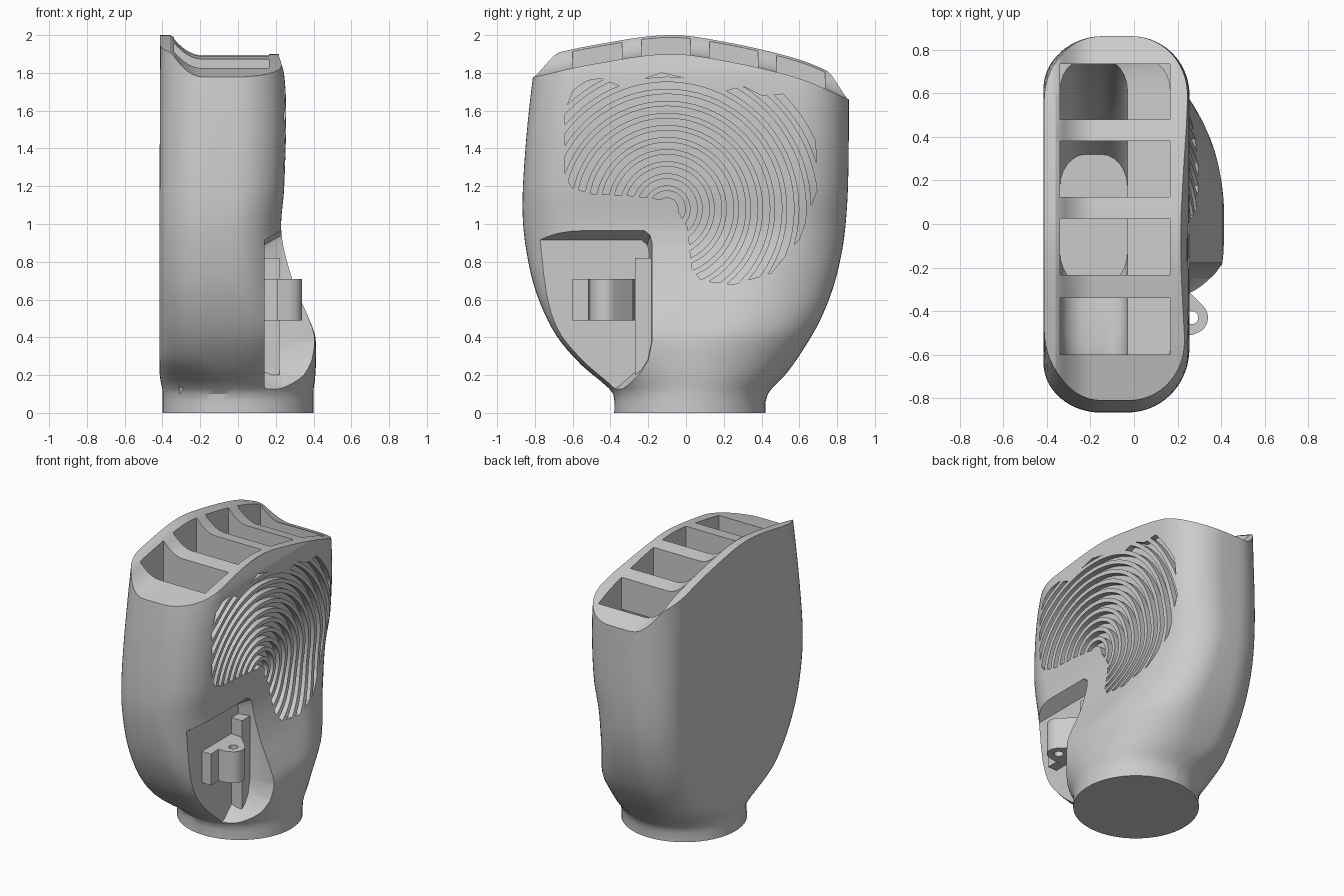
import bpy, bmesh, math
from mathutils import Matrix, Vector

cube = bpy.data.objects.get("Cube")
if cube:
    bpy.data.objects.remove(cube)

grey = bpy.data.materials.new("plain grey")
grey.use_nodes = True
grey.diffuse_color = (0.6, 0.6, 0.6, 1)
grey.node_tree.nodes["Principled BSDF"].inputs["Base Color"].default_value = grey.diffuse_color


def curve(keys, t):
    """Smooth curve through (position, value) keys."""
    t = min(max(t, keys[0][0]), keys[-1][0])
    i = next(i for i in range(len(keys) - 1) if t <= keys[i + 1][0])

    def slope(j):
        a, b = keys[max(j - 1, 0)], keys[min(j + 1, len(keys) - 1)]
        return (b[1] - a[1]) / (b[0] - a[0])
    (ta, va), (tb, vb) = keys[i], keys[i + 1]
    h, u = tb - ta, (t - ta) / (tb - ta)
    return (va * (1 + 2 * u) * (1 - u) ** 2 + vb * u * u * (3 - 2 * u)
            + h * u * (1 - u) * (slope(i) * (1 - u) - slope(i + 1) * u))


def finish(name, bm):
    bmesh.ops.recalc_face_normals(bm, faces=bm.faces)
    mesh = bpy.data.meshes.new(name)
    bm.to_mesh(mesh)
    bm.free()
    mesh.materials.append(grey)
    obj = bpy.data.objects.new(name, mesh)
    bpy.context.collection.objects.link(obj)
    return obj


def loft(name, rings):
    bm = bmesh.new()
    rows = [[bm.verts.new(p) for p in ring] for ring in rings]
    n = len(rows[0])
    for a, b in zip(rows, rows[1:]):
        for i in range(n):
            bm.faces.new((a[i], a[(i + 1) % n], b[(i + 1) % n], b[i]))
    bm.faces.new(rows[0])
    bm.faces.new(rows[-1])
    return finish(name, bm)


def side_prism(name, outline, x0, x1):
    return loft(name, [[(x, y, z) for y, z in outline] for x in (x0, x1)])


def box(name, lo, hi):
    return side_prism(name, [(lo[1], lo[2]), (hi[1], lo[2]), (hi[1], hi[2]), (lo[1], hi[2])], lo[0], hi[0])


def boolean(target, cutter, operation="DIFFERENCE"):
    cutter.hide_render = True
    mod = target.modifiers.new("cut", "BOOLEAN")
    mod.object, mod.operation, mod.solver = cutter, operation, "EXACT"
    with bpy.context.temp_override(object=target, active_object=target):
        bpy.ops.object.modifier_apply(modifier=mod.name)
    bpy.data.objects.remove(cutter)


# Body outline by height
FRONT = [(0, -.38), (.1, -.385), (.15, -.43), (.25, -.55), (.4, -.68), (.6, -.78), (.8, -.835),
         (1.05, -.865), (1.4, -.85), (1.78, -.81), (2.1, -.76)]
BACK = [(0, .42), (.08, .425), (.13, .455), (.2, .525), (.35, .63), (.5, .715), (.7, .79), (.95, .84),
        (1.3, .86), (2.1, .86)]
RIGHT = [(0, .4), (.12, .4), (.2, .41), (.4, .41), (.5, .375), (.7, .29), (.95, .23), (1.2, .245),
         (1.6, .255), (1.8, .243), (1.9, .215), (2.1, .2)]
LEFT = [(0, -.4), (.12, -.4), (.2, -.415), (2.1, -.412)]
ROUND_RIGHT = [(0, 1), (.2, 1), (.5, .65), (1, 0), (2.1, 0)]
ROUND_LEFT = [(0, 1), (.12, 1), (.3, 0), (2.1, 0)]


def section(z):
    y0, y1, x0, x1 = (curve(k, z) for k in (FRONT, BACK, LEFT, RIGHT))
    return (x0 + x1) / 2, (y0 + y1) / 2, (x1 - x0) / 2, (y1 - y0) / 2


def radii(z, right, hx, hy):
    k = curve(ROUND_RIGHT if right else ROUND_LEFT, z)
    rx, ry = min(.27, hx), min(.3, hy)
    return rx + (hx - rx) * k, ry + (hy - ry) * k


def rounded_ring(z, cx, cy, hx, hy, corner, steps=14):
    ring = []
    for q in range(4):
        rx, ry = corner(q in (0, 3))
        sx, sy = (1 if q in (0, 3) else -1), (1 if q < 2 else -1)
        for i in range(steps + 1):
            a = (q + (i / steps) * .998 + .001) * math.pi / 2
            ring.append((cx + sx * (hx - rx) + rx * math.cos(a), cy + sy * (hy - ry) + ry * math.sin(a), z))
    return ring


def side_x(y, z):
    """Surface of the right wall."""
    cx, cy, hx, hy = section(z)
    rx, ry = radii(z, True, hx, hy)
    u = min(max(0, (abs(y - cy) - hy + ry) / ry), 1)
    return cx + hx - rx + rx * math.sqrt(1 - u * u)


heights = [0, .06, .1] + [.13 + i * .04 for i in range(50)]
rings = []
for z in heights:
    s = section(z)
    rings.append(rounded_ring(z, *s, lambda r: radii(z, r, s[2], s[3])))
body = loft("body", rings)

# Sloping crown with a raised lip along the left wall
CROWN = [(-1, 1.74), (-.8, 1.78), (-.5, 1.845), (-.1, 1.9), (.2, 1.865), (.6, 1.77), (.86, 1.66), (1, 1.6)]
bm = bmesh.new()
bmesh.ops.create_grid(bm, x_segments=60, y_segments=50, size=1)
for v in bm.verts:
    v.co.x *= .6
    u = min(max((v.co.x + .35) / .16, 0), 1)
    v.co.z = curve(CROWN, v.co.y) + .1 * (1 - u) ** 2
top = bmesh.ops.extrude_face_region(bm, geom=bm.faces[:])["geom"]
for v in top:
    if isinstance(v, bmesh.types.BMVert):
        v.co.z = 2.4
boolean(body, finish("crown_cutter", bm))

# Hollow inside and four openings between cross bars
inside = []
for z, x1, y0, y1 in ((.1, -.03, -.28, .32), (.4, -.03, -.55, .52), (.8, -.03, -.7, .7),
                      (1.08, -.03, -.74, .76), (1.12, .165, -.74, .76), (1.58, .165, -.72, .76)):
    hx, hy = (x1 + .34) / 2, (y1 - y0) / 2
    inside.append(rounded_ring(z, (x1 - .34) / 2, (y0 + y1) / 2, hx, hy, lambda r: (.12, .15), 6))
boolean(body, loft("cavity_cutter", inside))
for y0, y1 in ((-.6, -.34), (-.235, .025), (.125, .38), (.48, .735)):
    boolean(body, box("opening_cutter", (-.34, y0, 1.5), (.165, y1, 2.3)))

# Recess in the right wall, with sloped edges
edge = [(-1, .05), (-.42, .08), (-.34, .12), (-.25, .2), (-.2, .28), (-.18, .38), (-.18, .9), (-.19, .94),
        (-.22, .965), (-1, .965)]
floor = [(y - .015 if y > -.9 else y, z - .05 if z > .8 else z + .02) for y, z in edge]
boolean(body, loft("recess_cutter", [[(x, y, z) for y, z in o] for x, o in
                                     ((.14, floor), (.23, edge), (.6, edge))]))

# Grille of concentric grooves following the wall
centre = (-.1, 1.08)
slots = bmesh.new()
for k in range(13):
    r0 = .06 + k * .064
    n = 72
    loops = []
    for r, out in ((r0, False), (r0 + .036, False), (r0 + .036, True), (r0, True)):
        loop = []
        for i in range(n):
            a = math.tau * i / n
            y, z = centre[0] + r * math.cos(a), centre[1] + r * math.sin(a)
            loop.append(slots.verts.new((.6 if out else side_x(y, z) - .04, y, z)))
        loops.append(loop)
    for j in range(4):
        a, b = loops[j], loops[(j + 1) % 4]
        for i in range(n):
            slots.faces.new((a[i], a[(i + 1) % n], b[(i + 1) % n], b[i]))
slots = finish("groove_cutter", slots)
region = [(-.64, 1.25), (-.64, 1.6), (-.58, 1.75), (-.45, 1.77), (-.35, 1.73), (-.25, 1.76), (-.13, 1.8),
          (.05, 1.76), (.2, 1.7), (.3, 1.73), (.4, 1.68), (.55, 1.69), (.65, 1.64), (.68, 1.5), (.7, 1.2),
          (.6, .92), (.45, .74), (.25, .68), (.08, .7), (.03, .77), (.01, .98), (-.05, 1.08), (-.13, 1.13),
          (-.3, 1.15), (-.5, 1.16), (-.6, 1.19)]
boolean(slots, side_prism("grille_region", region, -.1, .9), "INTERSECT")
boolean(body, slots)

# Hinge lug with a vertical pin hole, its foot block and the upright fin
lug_outline = [(.1, -.52), (.265, -.51)]
lug_outline += [(.265 + .075 * math.cos(a), -.43 + .075 * math.sin(a))
                for a in (math.radians(d) for d in range(-75, 46, 15))]
lug_outline += [(.22, -.28), (.1, -.27)]
lug = loft("hinge_lug", [[(x, y, z) for x, y in lug_outline] for z in (.49, .71)])
bm = bmesh.new()
bmesh.ops.create_cone(bm, cap_ends=True, segments=24, radius1=.03, radius2=.03, depth=1,
                      matrix=Matrix.Translation(Vector((.265, -.43, .6))))
boolean(lug, finish("pin_cutter", bm))
block = box("hinge_foot", (.1, -.6, .49), (.21, -.515, .71))
fin = side_prism("upright_fin", [(-.27, .2), (-.22, .24), (-.18, .32), (-.18, .82), (-.27, .82)], .1, .22)

# Smooth shading with sharp edges kept
for obj in (body, lug, block, fin):
    bpy.ops.object.select_all(action="DESELECT")
    obj.select_set(True)
    bpy.context.view_layer.objects.active = obj
    bpy.ops.object.shade_smooth_by_angle(angle=math.radians(30))
